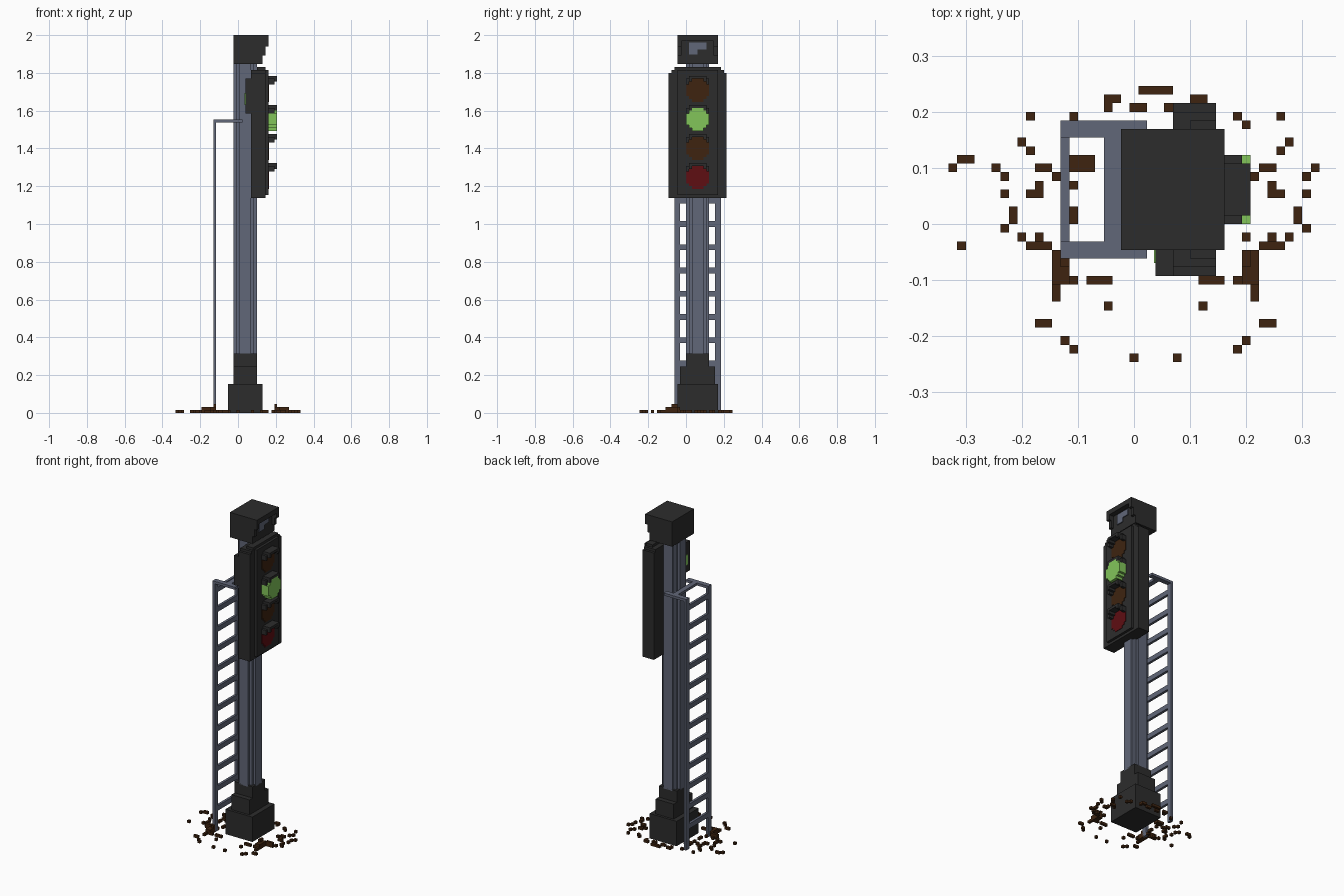
import bpy, bmesh, math

if "Cube" in bpy.data.objects:
    bpy.data.objects.remove(bpy.data.objects["Cube"])

UNIT = 2 / 130           # one small block
OX, OY = 21.5, 16        # block coordinates of the centre


def srgb(r, g, b):
    def lin(c):
        c /= 255
        return c / 12.92 if c <= 0.04045 else ((c + 0.055) / 1.055) ** 2.4
    return (lin(r), lin(g), lin(b), 1)


def material(name, rgb):
    m = bpy.data.materials.new(name)
    m.use_nodes = True
    m.diffuse_color = srgb(*rgb)
    bsdf = m.node_tree.nodes["Principled BSDF"]
    bsdf.inputs["Base Color"].default_value = srgb(*rgb)
    bsdf.inputs["Roughness"].default_value = 0.9
    return m


BLACK = material("charcoal", (44, 44, 44))
STEEL = material("blue grey steel", (97, 103, 120))
BROWN = material("dark brown", (62, 36, 16))
GREEN = material("lit green", (130, 197, 90))
RED = material("dark red", (94, 14, 18))


def finish(name, bm, mat):
    bmesh.ops.recalc_face_normals(bm, faces=bm.faces)
    mesh = bpy.data.meshes.new(name)
    bm.to_mesh(mesh)
    bm.free()
    mesh.materials.append(mat)
    ob = bpy.data.objects.new(name, mesh)
    bpy.context.collection.objects.link(ob)
    return ob


def blocks(name, mat, *boxes):
    """Object made of boxes, each (x0, x1, y0, y1, z0, z1) in block units."""
    bm = bmesh.new()
    for x0, x1, y0, y1, z0, z1 in boxes:
        vs = bmesh.ops.create_cube(bm, size=1)["verts"]
        for v in vs:
            v.co.x = ((x1 if v.co.x > 0 else x0) - OX) * UNIT
            v.co.y = ((y1 if v.co.y > 0 else y0) - OY) * UNIT
            v.co.z = (z1 if v.co.z > 0 else z0) * UNIT
    return finish(name, bm, mat)


def stepped_prism(name, mat, place, start, end):
    """Extrude a stepped octagon, 8 blocks wide, between two levels."""
    quarter = [(4, 2), (3, 2), (3, 3), (2, 3), (2, 4)]
    ring = []
    for k in range(4):
        c, s = round(math.cos(k * math.pi / 2)), round(math.sin(k * math.pi / 2))
        ring += [(a * c - b * s, a * s + b * c) for a, b in quarter]
    bm = bmesh.new()
    verts = []
    for a, b in ring:
        x, y, z = place(a, b, start)
        verts.append(bm.verts.new(((x - OX) * UNIT, (y - OY) * UNIT, z * UNIT)))
    face = bm.faces.new(verts)
    new = bmesh.ops.extrude_face_region(bm, geom=[face])["geom"]
    p, q = place(0, 0, start), place(0, 0, end)
    shift = [(q[i] - p[i]) * UNIT for i in range(3)]
    bmesh.ops.translate(bm, vec=shift, verts=[g for g in new if isinstance(g, bmesh.types.BMVert)])
    return finish(name, bm, mat)


# Foot and post
blocks("base", BLACK, (18, 30, 13, 27, 0, 10))
blocks("base_step", BLACK, (20, 28, 14, 26, 10, 16))
blocks("base_collar", BLACK, (20, 28, 16, 24, 16, 20.5))
stepped_prism("post", STEEL, lambda a, b, t: (24 + a, 20 + b, t), 20, 120)

# Top indicator box with a hood that steps back towards the bottom
hood = [(20, 30, 13, 27, 120, 130), (30, 32, 13, 27, 128, 130)]
for y in (13, 25.5):
    hood += [(30, 32, y, y + 1.5, 126, 128), (30, 31, y, y + 1.5, 123, 126)]
blocks("indicator_box", BLACK, *hood)
blocks("indicator_lens", STEEL, (30, 30.4, 17, 23, 125, 127.5), (30, 30.4, 17, 20, 123.3, 125))

# Signal head
blocks("signal_head", BLACK, (26, 31, 10, 30, 74, 117), (26, 31, 11, 29, 117, 118),
       (28, 31, 12, 28, 118, 119))
blocks("signal_panel", BLACK, (31, 32, 13, 27, 75, 118))

# Lamps, each under a stepped visor
lamps = [("top_lamp", 111, BROWN, 32.2), ("green_lamp", 101, GREEN, 35),
         ("lower_lamp", 91, BROWN, 32.2), ("red_lamp", 81, RED, 32.2)]
for name, zc, mat, depth in lamps:
    stepped_prism(name, mat, lambda a, b, t: (t, 20 + a, zc + b), 31.5, depth)
    visor = [(32, 35, 18, 22, zc + 4, zc + 5)]
    for side in (-1, 1):
        for inner, outer, low, high, reach in ((2, 3, 3, 5, 35), (3, 4, 2, 4, 34)):
            ys = sorted((20 + side * inner, 20 + side * outer))
            visor.append((32, reach, ys[0], ys[1], zc + low, zc + high))
    blocks(name + "_visor", BLACK, *visor)

# Small repeater box on the back of the head
blocks("repeater_box", BLACK, (24, 26, 10, 16, 103, 115))
blocks("repeater_lens", GREEN, (23.8, 24, 11.5, 14.5, 106, 110))

# Ladder with its top bracket around the post
blocks("ladder_stiles", STEEL, *[(13, 14, y, y + 2, 0, 101) for y in (12, 26)])
blocks("ladder_rungs", STEEL, *[(13, 14, 14, 26, 8 * k, 8 * k + 2) for k in range(1, 13)])
blocks("ladder_bracket", STEEL, (18, 20, 14, 26, 100, 101),
       *[(14, 23, y, y + 2, 100, 101) for y in (12, 26)])

# Ballast: single stones and short bars, mirrored across the post
stones = [(29, 29), (33, 28), (34, 27), (38, 28), (39, 25), (38, 24), (42, 22), (41, 21),
          (35, 21), (38, 19), (41, 19), (41, 15), (34, 14), (37, 14), (39, 14), (33, 9),
          (29, 6), (34, 2), (33, 1), (26, 0)]
bars = [(22, 31, 4, 1, 1), (25, 29, 2, 1, 1), (28, 30, 2, 1, 1), (36, 22, 2, 1, 1),
        (37, 19, 1, 2, 1), (40, 16, 1, 2, 1), (36, 13, 2, 1, 2), (38, 13, 1, 1, 2),
        (34, 11, 1, 2, 3), (34, 9, 2, 4, 2), (35, 7, 1, 2, 1), (29, 9, 3, 1, 1),
        (36, 4, 2, 1, 1)]
bars += [(i, j, 1, 1, 1) for i, j in stones]
bars_mirrored = [(48 - i - w, j, w, d, h) for i, j, w, d, h in bars if i != 22]
extra = [(1, 23, 2, 1, 1), (0, 22, 1, 1, 1), (1, 13, 1, 1, 1), (14, 22, 3, 2, 1),
         (14, 20, 1, 1, 1), (14, 16, 1, 2, 1)]
blocks("ballast", BROWN, *[(i, i + w, j, j + d, 0, h) for i, j, w, d, h in bars + bars_mirrored + extra])
